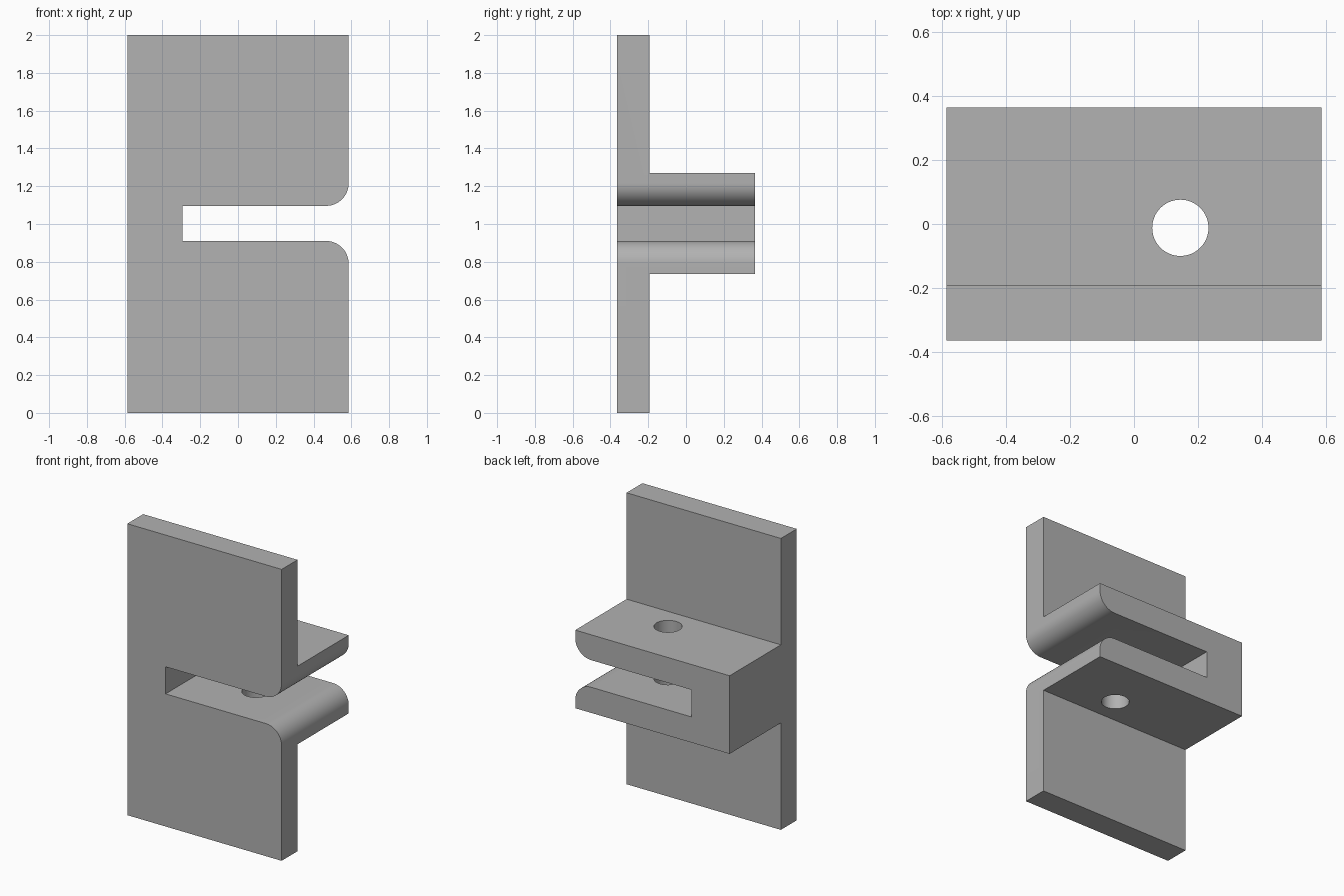
import bpy, bmesh
from math import sin, cos, pi
from mathutils import Vector

if "Cube" in bpy.data.objects:
    bpy.data.objects.remove(bpy.data.objects["Cube"], do_unlink=True)

HALF_W, HALF_D, HEIGHT = 0.586, 0.364, 2.0
PLATE_BACK = -0.192
CLAMP_LOW, CLAMP_HIGH = 0.734, 1.27
SLOT_LOW, SLOT_HIGH, SLOT_END = 0.91, 1.096, -0.295
FILLET = 0.12

grey = bpy.data.materials.new("plain grey")
grey.use_nodes = True
color = (0.445, 0.445, 0.445, 1)
grey.diffuse_color = color
grey.node_tree.nodes["Principled BSDF"].inputs["Base Color"].default_value = color


def prism(name, outline, sweep):
    """Closed outline of 3D points, extruded along a vector."""
    bm = bmesh.new()
    face = bm.faces.new([bm.verts.new(p) for p in outline])
    swept = bmesh.ops.extrude_face_region(bm, geom=[face])["geom"]
    verts = [v for v in swept if isinstance(v, bmesh.types.BMVert)]
    bmesh.ops.translate(bm, verts=verts, vec=Vector(sweep))
    bmesh.ops.recalc_face_normals(bm, faces=bm.faces)
    mesh = bpy.data.meshes.new(name)
    bm.to_mesh(mesh)
    bm.free()
    mesh.materials.append(grey)
    obj = bpy.data.objects.new(name, mesh)
    bpy.context.collection.objects.link(obj)
    return obj


def cut(target, cutter):
    cutter.hide_render = True
    bpy.context.view_layer.objects.active = target
    mod = target.modifiers.new("cut", "BOOLEAN")
    mod.operation, mod.solver, mod.object = "DIFFERENCE", "EXACT", cutter
    bpy.ops.object.modifier_apply(modifier=mod.name)
    bpy.data.objects.remove(cutter, do_unlink=True)


# Upright plate with the clamp block on its back, as one T-shaped section
section = [(-HALF_D, 0), (PLATE_BACK, 0), (PLATE_BACK, CLAMP_LOW), (HALF_D, CLAMP_LOW),
           (HALF_D, CLAMP_HIGH), (PLATE_BACK, CLAMP_HIGH), (PLATE_BACK, HEIGHT), (-HALF_D, HEIGHT)]
bracket = prism("clamp_bracket", [(-HALF_W, y, z) for y, z in section], (2 * HALF_W, 0, 0))

# Slot through the block and plate, flaring out in round lips at its mouth
angles = [pi / 2 * i / 20 for i in range(21)]
centre = HALF_W - FILLET
lower = [(centre + FILLET * sin(a), SLOT_LOW - FILLET * (1 - cos(a))) for a in angles]
upper = [(x, SLOT_LOW + SLOT_HIGH - z) for x, z in reversed(lower)]
mouth = [(HALF_W + 0.1, lower[-1][1]), (HALF_W + 0.1, upper[0][1])]
slot = [(SLOT_END, SLOT_LOW)] + lower + mouth + upper + [(SLOT_END, SLOT_HIGH)]
cut(bracket, prism("slot_cutter", [(x, -0.5, z) for x, z in slot], (0, 1, 0)))

# Bolt hole through both jaws
ring = [(0.145 + 0.088 * cos(2 * pi * i / 64), -0.012 + 0.088 * sin(2 * pi * i / 64), 0.5)
        for i in range(64)]
cut(bracket, prism("hole_cutter", ring, (0, 0, 1)))

# Smooth lips and hole, crisp edges elsewhere
bpy.ops.object.select_all(action="DESELECT")
bracket.select_set(True)
bpy.context.view_layer.objects.active = bracket
bpy.ops.object.shade_smooth_by_angle(angle=pi / 6)
